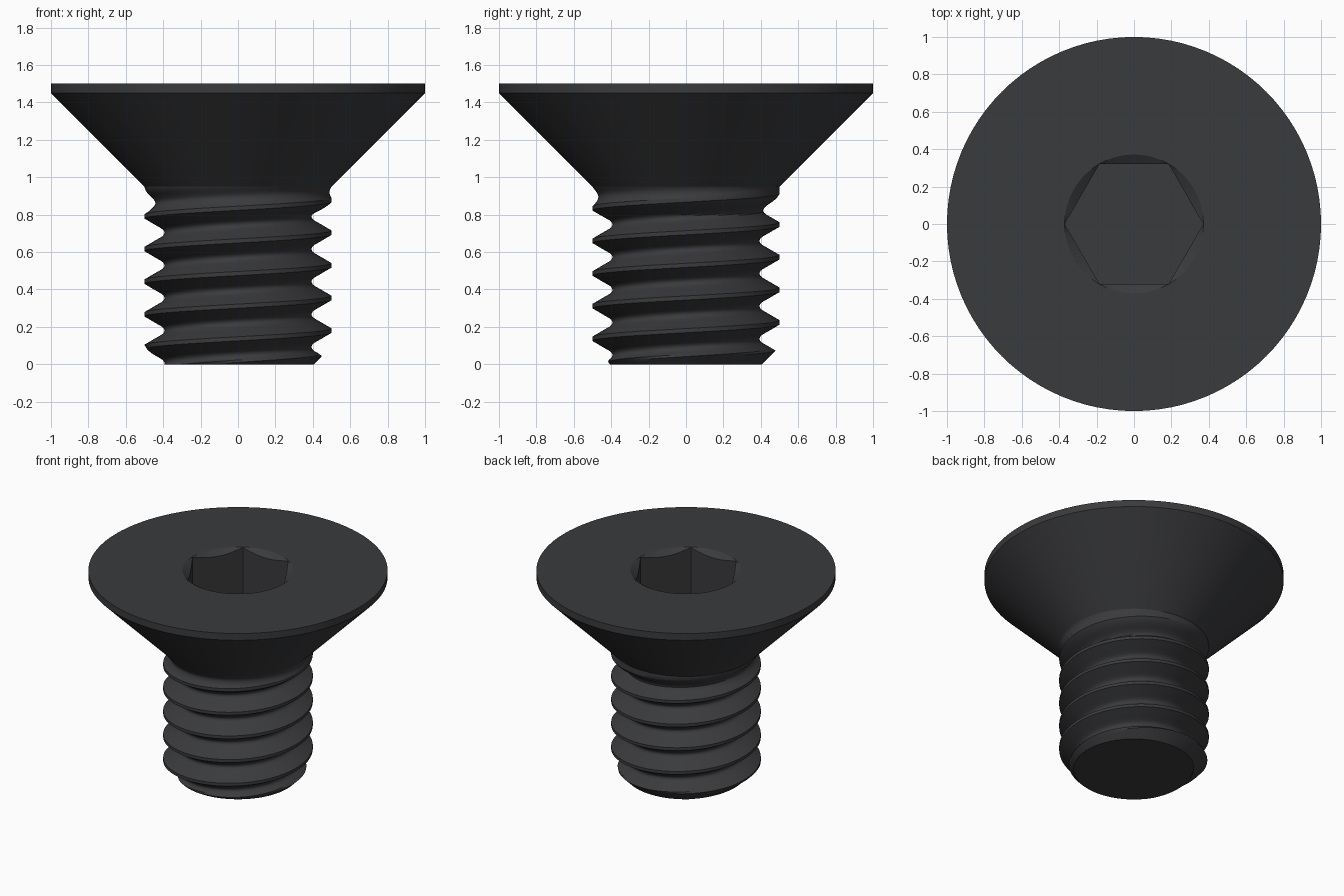
import bpy, bmesh, math

if "Cube" in bpy.data.objects:
    bpy.data.objects.remove(bpy.data.objects["Cube"])

N = 96            # segments around the axis
PITCH = 0.1745
CREST_Z = 0.18    # crest height on the +x side
NECK_Z = 0.95     # shank meets head

black = bpy.data.materials.new("black_steel")
black.diffuse_color = (0.042, 0.043, 0.047, 1)
black.use_nodes = True
black.node_tree.nodes["Principled BSDF"].inputs["Base Color"].default_value = black.diffuse_color


def grid_object(name, columns, cap_z):
    """Skin a list of vertex columns, merge the seam, cap the open loop at cap_z."""
    bm = bmesh.new()
    cols = [[bm.verts.new(p) for p in col] for col in columns]
    for a, b in zip(cols, cols[1:]):
        for j in range(len(a) - 1):
            bm.faces.new((a[j], b[j], b[j + 1], a[j + 1]))
    bmesh.ops.remove_doubles(bm, verts=bm.verts, dist=1e-5)
    rim = [e for e in bm.edges if e.is_boundary
           and all(abs(v.co.z - cap_z) < 1e-4 for v in e.verts)]
    bmesh.ops.edgeloop_fill(bm, edges=rim)
    bmesh.ops.recalc_face_normals(bm, faces=bm.faces)
    mesh = bpy.data.meshes.new(name)
    bm.to_mesh(mesh)
    bm.free()
    mesh.materials.append(black)
    obj = bpy.data.objects.new(name, mesh)
    bpy.context.collection.objects.link(obj)
    bpy.ops.object.select_all(action='DESELECT')
    obj.select_set(True)
    bpy.context.view_layer.objects.active = obj
    bpy.ops.object.shade_smooth_by_angle(angle=math.radians(30))
    return obj


def polar(r, t, z):
    return (r * math.cos(t), r * math.sin(t), z)


# Threaded shank: half tooth profile as (distance from crest, radius)
half = [(0.011, 0.5), (0.0235, 0.478), (0.036, 0.457), (0.0485, 0.435),
        (0.061, 0.413), (0.070, 0.401), (0.079, 0.395), (PITCH / 2, 0.393)]
tooth = [(-u, r) for u, r in reversed(half[:-1])] + half


def thread_radius(t, z):
    u = (z - CREST_Z - PITCH * t / math.tau) % PITCH
    u = min(u, PITCH - u)
    r = half[0][1]
    for (u0, r0), (u1, r1) in zip(half, half[1:]):
        if u >= u0:
            r = r0 + (r1 - r0) * min(1, (u - u0) / (u1 - u0))
    fade = max(0, min(1, (NECK_Z - z) / 0.15))      # run-out under the head
    return min(0.5 - (0.5 - r) * fade, 0.405 + z)   # chamfered tip


columns = []
for i in range(N + 1):
    t = math.tau * i / N
    col = []
    for k in range(-3, 6):
        for u, _ in tooth:
            z = CREST_Z + PITCH * (k + t / math.tau) + u
            z = max(0, min(NECK_Z, z))
            col.append(polar(thread_radius(t, z), t, z))
    columns.append(col)
grid_object("threaded_shank", columns, 0)

# Countersunk head with hexagonal socket
SOCKET_R, FLOOR_Z = 0.371, 1.08
columns = []
for i in range(N + 1):
    t = math.tau * i / N
    off = t % (math.pi / 3) - math.pi / 6
    hexa = 0.3205 / math.cos(off)
    edge_z = 1.5 - 0.002 - (SOCKET_R - hexa) * 0.6
    profile = [(0.5, NECK_Z), (1, 1.45), (1, 1.5), (SOCKET_R, 1.5),
               (hexa, edge_z), (hexa, FLOOR_Z)]
    columns.append([polar(r, t, z) for r, z in profile])
grid_object("socket_head", columns, FLOOR_Z)
